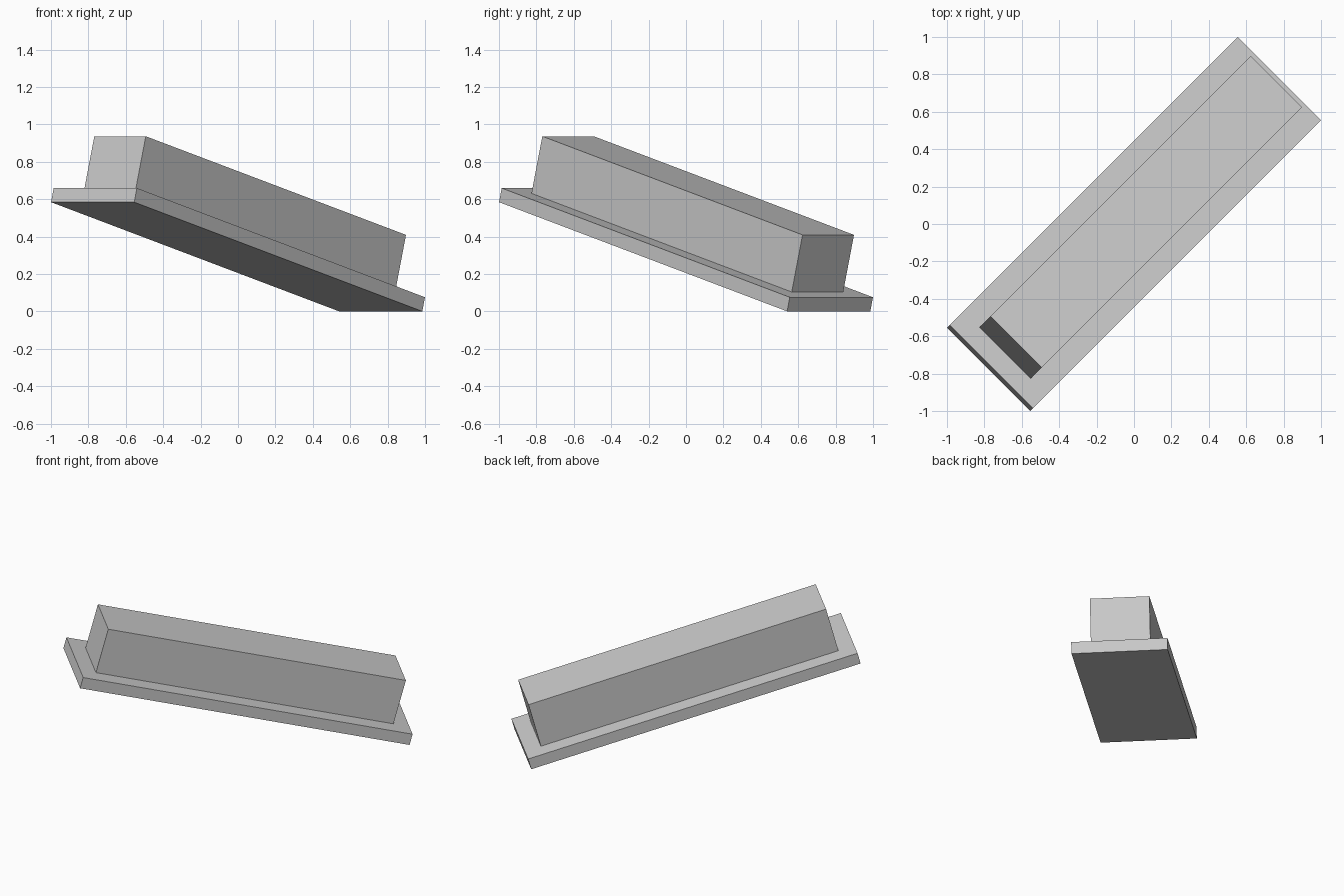
import bpy
from math import radians
from mathutils import Matrix

cube = bpy.data.objects.get("Cube")
if cube:
    bpy.data.objects.remove(cube, do_unlink=True)

# Single grey material
GREY = (0.6, 0.6, 0.6, 1)
grey = bpy.data.materials.new("grey")
grey.use_nodes = True
grey.diffuse_color = GREY
grey.node_tree.nodes["Principled BSDF"].inputs["Base Color"].default_value = GREY

# Shared slope: turned diagonally, falling towards the back left
PLATE = (2.255, 0.629, 0.078)
BLOCK = (2.037, 0.389, 0.316)
SLOPE = (Matrix.Translation((0, 0, 0.33))
         @ Matrix.Rotation(radians(45), 4, "Z")
         @ Matrix.Rotation(radians(15), 4, "Y"))


def box(name, size, lift):
    """Box of the given size, raised along the slope's normal."""
    bpy.ops.mesh.primitive_cube_add(size=1)
    obj = bpy.context.object
    obj.name = name
    obj.data.transform(SLOPE @ Matrix.Translation((0, 0, lift)) @ Matrix.Diagonal((*size, 1)))
    obj.data.materials.append(grey)


# Base plate with the long block standing on it
box("base_plate", PLATE, 0)
box("long_block", BLOCK, (PLATE[2] + BLOCK[2]) / 2)
